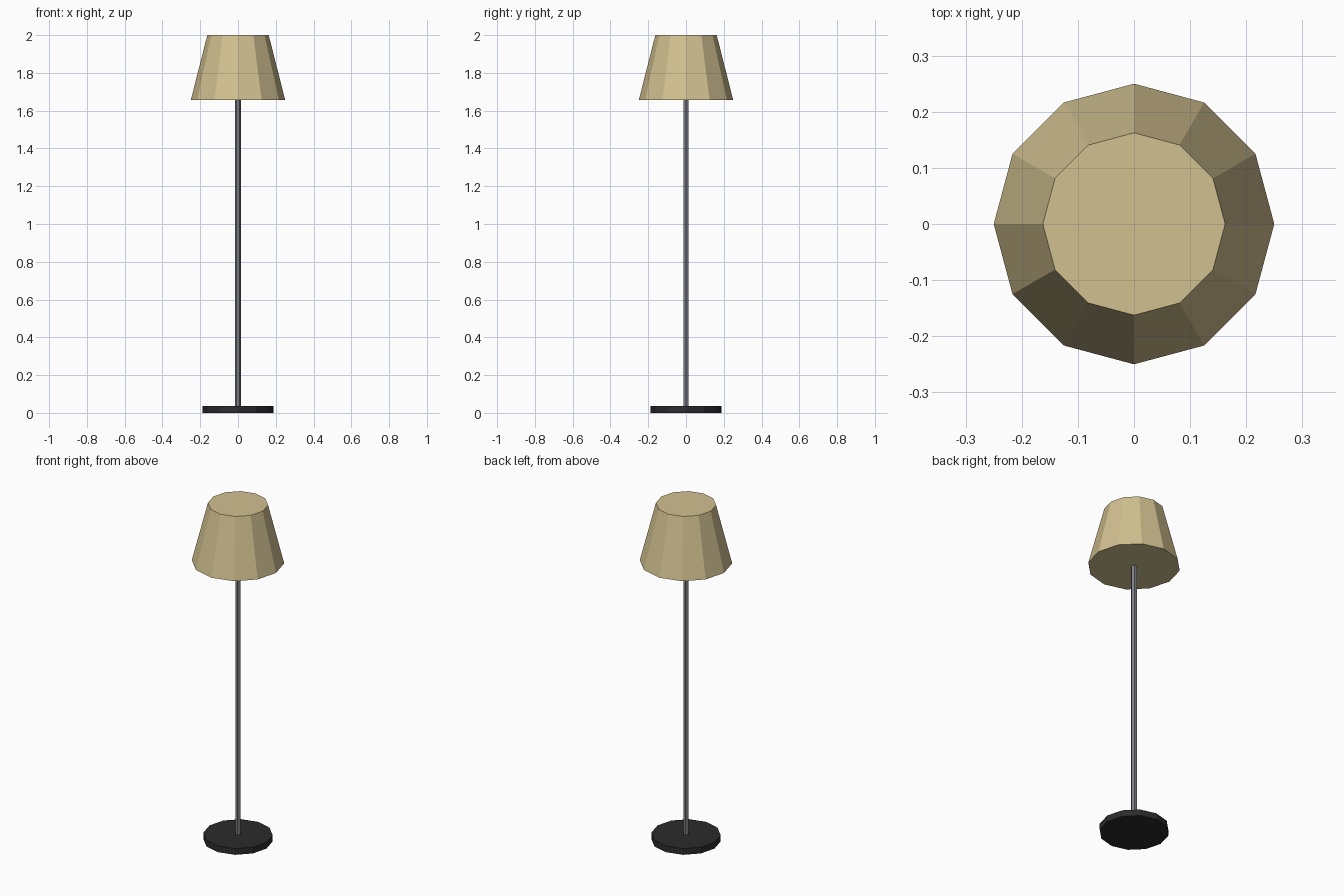
import bpy
import math

default = bpy.data.objects.get("Cube")
if default:
    bpy.data.objects.remove(default, do_unlink=True)


def make_material(name, rgb):
    mat = bpy.data.materials.new(name)
    color = (*rgb, 1.0)
    mat.diffuse_color = color
    mat.use_nodes = True
    bsdf = next(n for n in mat.node_tree.nodes if n.type == 'BSDF_PRINCIPLED')
    bsdf.inputs["Base Color"].default_value = color
    return mat


def tapered_prism(name, sides, r_bottom, r_top, z_bottom, z_top, mat):
    """Flat-shaded capped prism with one corner on the +x axis."""
    bpy.ops.mesh.primitive_cone_add(
        vertices=sides, radius1=r_bottom, radius2=r_top,
        depth=z_top - z_bottom, end_fill_type='NGON',
        location=(0, 0, (z_bottom + z_top) / 2),
        rotation=(0, 0, math.pi / 2))
    obj = bpy.context.object
    obj.name = name
    obj.data.name = name
    obj.data.materials.append(mat)
    return obj


fabric = make_material("cream fabric", (0.64, 0.53, 0.28))
steel = make_material("grey steel", (0.21, 0.22, 0.24))
black = make_material("black metal", (0.025, 0.024, 0.024))

# Round foot, hexagonal pole and closed tapered shade
tapered_prism("base", 12, 0.1875, 0.1875, 0.0, 0.0375, black)
tapered_prism("pole", 6, 0.016, 0.016, 0.0375, 1.66, steel)
tapered_prism("lampshade", 12, 0.25, 0.1625, 1.656, 2.0, fabric)
